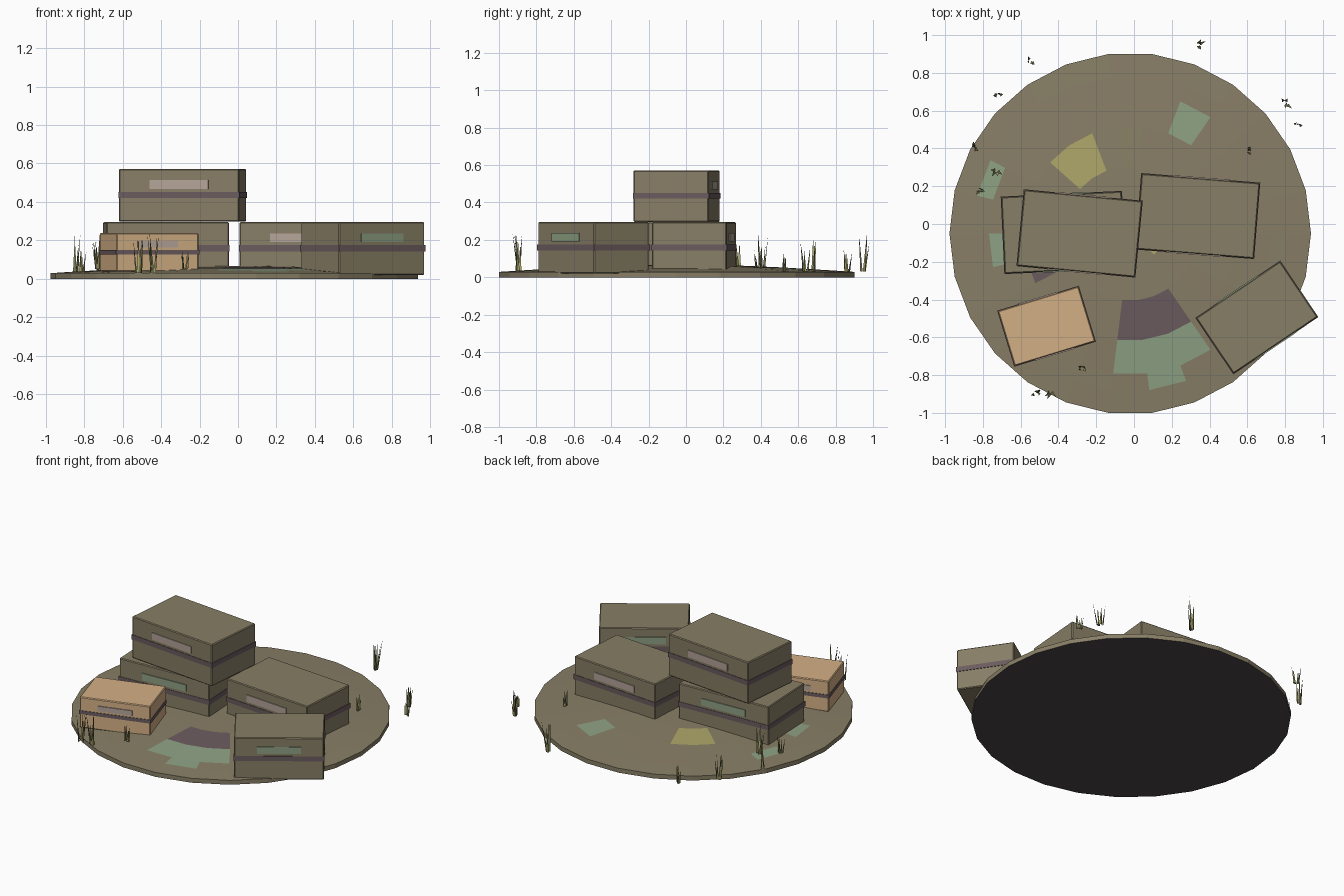
import bpy, bmesh, math, random
from mathutils import Vector, Matrix

random.seed(4)
if "Cube" in bpy.data.objects:
    bpy.data.objects.remove(bpy.data.objects["Cube"])


def material(name, r, g, b):
    m = bpy.data.materials.new(name)
    m.use_nodes = True
    m.diffuse_color = (r, g, b, 1)
    bsdf = next(n for n in m.node_tree.nodes if n.type == "BSDF_PRINCIPLED")
    bsdf.inputs["Base Color"].default_value = (r, g, b, 1)
    bsdf.inputs["Roughness"].default_value = 0.9
    return m


BROWN = material("dusty brown", 0.245, 0.21, 0.133)
TAN = material("warm tan", 0.65, 0.43, 0.235)
PLUM = material("dull plum", 0.145, 0.105, 0.113)
SAGE = material("sage green", 0.27, 0.355, 0.225)
PINK = material("pale pink grey", 0.46, 0.375, 0.32)
STRAW = material("straw yellow", 0.42, 0.375, 0.14)
DARK = material("dark underside", 0.072, 0.06, 0.062)
GRASS = material("olive grass", 0.17, 0.18, 0.085)


def finish(bm, name, mats, matrix=None):
    bmesh.ops.recalc_face_normals(bm, faces=bm.faces)
    mesh = bpy.data.meshes.new(name)
    bm.to_mesh(mesh)
    bm.free()
    for m in mats:
        mesh.materials.append(m)
    ob = bpy.data.objects.new(name, mesh)
    bpy.context.scene.collection.objects.link(ob)
    if matrix:
        ob.matrix_world = matrix
    return ob


def box(name, size, offset, frame, mat, bevel=0):
    bm = bmesh.new()
    bmesh.ops.create_cube(bm, size=1)
    bmesh.ops.scale(bm, vec=size, verts=bm.verts)
    if bevel:
        bmesh.ops.bevel(bm, geom=bm.edges[:], offset=bevel, segments=1, affect="EDGES")
    return finish(bm, name, [mat], frame @ Matrix.Translation(offset))


# Ground mound: concentric rings, with some cells painted
SIDES = 26
CENTRE = Vector((-0.02, -0.05, 0))
RINGS = [(0.17, 0.066), (0.355, 0.062), (0.567, 0.053), (0.748, 0.042),
         (0.835, 0.037), (0.957, 0.029), (0.957, 0.0)]
# Painted patches: (ring, first cell, cell count, material slot)
PATCHES = [(2, 19, 3, 1), (3, 19, 3, 2), (4, 20, 1, 2), (2, 8, 2, 3), (2, 14, 1, 1),
           (3, 13, 1, 2), (4, 11, 1, 2), (3, 4, 1, 2), (0, 23, 1, 3)]
paint = {(ring, first + k): slot for ring, first, count, slot in PATCHES for k in range(count)}

bm = bmesh.new()
loops = []
for radius, z in RINGS:
    angles = [math.tau * i / SIDES for i in range(SIDES)]
    loops.append([bm.verts.new(CENTRE + Vector((radius * math.cos(a), radius * math.sin(a), z)))
                  for a in angles])
peak = bm.verts.new(CENTRE + Vector((0, 0, 0.067)))
for i in range(SIDES):
    j = (i + 1) % SIDES
    f = bm.faces.new((peak, loops[0][i], loops[0][j]))
    f.material_index = paint.get((0, i), 0)
    for r in range(1, len(RINGS)):
        inner, outer = loops[r - 1], loops[r]
        f = bm.faces.new((inner[i], outer[i], outer[j], inner[j]))
        f.material_index = paint.get((r, i), 0)
bm.faces.new(loops[-1]).material_index = 4
finish(bm, "ground_mound", [BROWN, PLUM, SAGE, STRAW, DARK])


# Crates: body, wrapped strap, and a label plate on both long sides
def crate(name, x, y, z, length, width, height, degrees, body, label):
    frame = Matrix.Translation((x, y, z)) @ Matrix.Rotation(math.radians(degrees), 4, "Z")
    box(name + "_body", (length, width, height), (0, 0, height / 2), frame, body, 0.005)
    box(name + "_strap", (length + 0.006, width + 0.006, height * 0.115),
        (0, 0, height * 0.505), frame, PLUM)
    for side, tag in ((-1, "front"), (1, "back")):
        box(name + "_label_" + tag, (length * 0.49, 0.009, height * 0.165),
            (0, side * (width / 2 + 0.001), height * 0.705), frame, label)


crate("lower_right_crate", 0.337, 0.042, 0.02, 0.627, 0.4, 0.275, -4.6, BROWN, PINK)
crate("lower_left_crate", -0.375, -0.045, 0.02, 0.637, 0.405, 0.275, 2.7, BROWN, SAGE)
crate("top_crate", -0.288, -0.05, 0.297, 0.627, 0.403, 0.275, -5.5, BROWN, PINK)
crate("tilted_crate", 0.65, -0.495, 0.02, 0.537, 0.355, 0.275, 34, BROWN, SAGE)
crate("small_tan_crate", -0.463, -0.541, 0.037, 0.446, 0.304, 0.202, 17, TAN, PINK)


# Grass tufts: broad, irregularly leaning three-sided blades
def tuft(name, x, y, z, height, blades=5):
    bm = bmesh.new()
    for k in range(blades):
        turn = random.uniform(0, math.tau)
        out = Vector((math.cos(turn), math.sin(turn), 0))
        across = Vector((-out.y, out.x, 0)) * 0.009
        root = Vector((x, y, z)) + out * random.uniform(0.004, 0.016)
        tall = height * random.uniform(0.7, 1.08)
        tip = root + out * tall * random.uniform(0.05, 0.2) + Vector((0, 0, tall))
        base = [bm.verts.new(p) for p in (root + across, root - across, root + out * 0.007)]
        top = bm.verts.new(tip)
        bm.faces.new(base)
        for a in range(3):
            bm.faces.new((base[a], base[(a + 1) % 3], top))
        for f in top.link_faces:
            f.material_index = k % 2
    finish(bm, name, [GRASS, STRAW])


TUFTS = [(0.34, 0.95, 0.2), (-0.55, 0.86, 0.11), (-0.72, 0.68, 0.17), (0.8, 0.64, 0.16),
         (0.87, 0.52, 0.09), (0.61, 0.385, 0.09), (-0.85, 0.4, 0.19), (-0.73, 0.285, 0.18),
         (-0.815, 0.18, 0.11), (-0.44, -0.89, 0.2), (-0.52, -0.9, 0.18), (-0.27, -0.765, 0.11)]
for n, (x, y, h) in enumerate(TUFTS):
    away = (Vector((x, y, 0)) - CENTRE).length
    tuft(f"grass_tuft_{n + 1}", x, y, 0.03 if away > 0.8 else 0.05, h)
